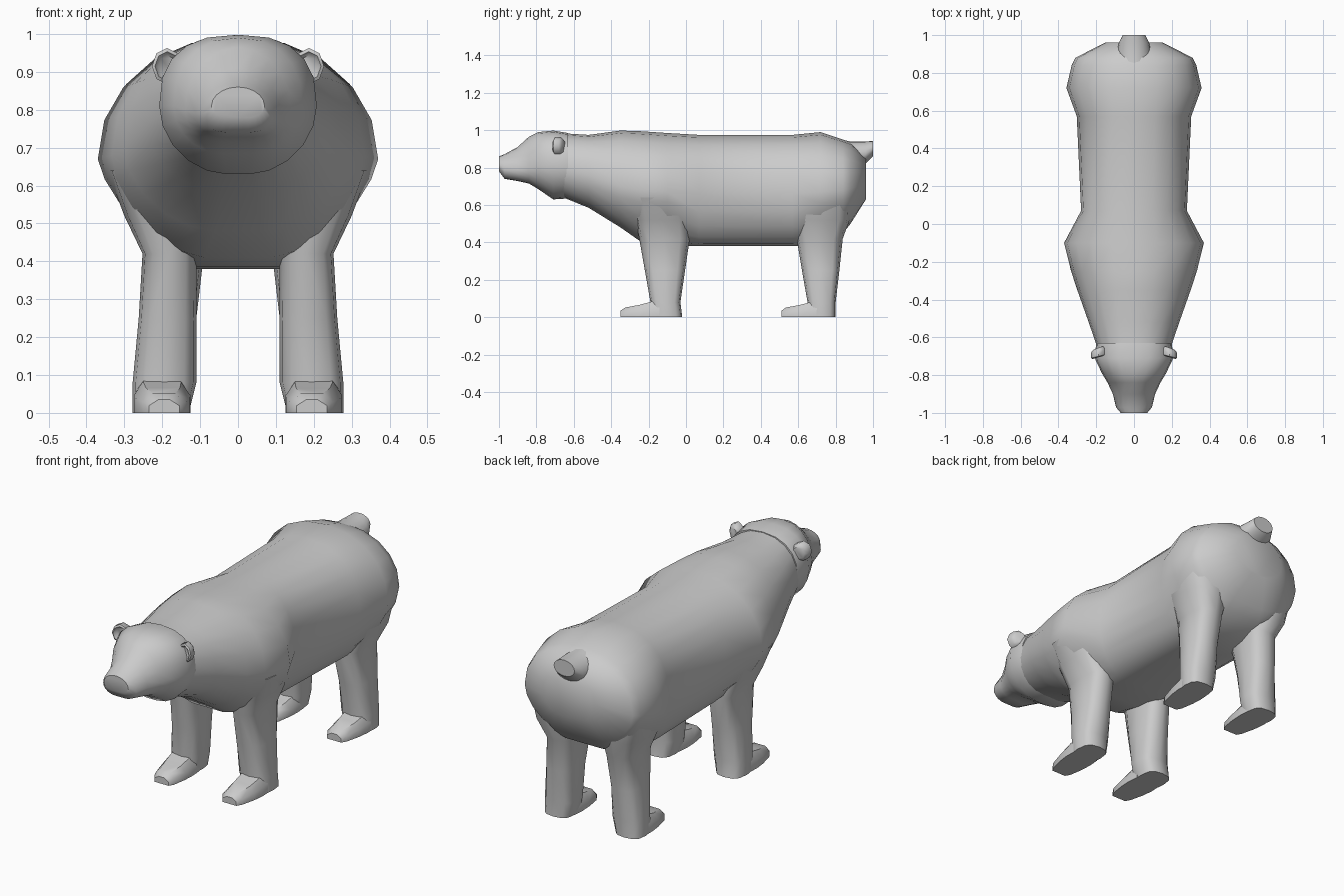
import bpy, bmesh, math


def section(top, bot, w, zw, flat=0.0, pu=2.0, pl=2.0, n=5):
    """Closed cross-section (x, z): rounded above and below the widest height."""
    half = []
    for i in range(n + 1):
        a = math.pi / 2 * (1 - i / n)
        half.append((w * max(math.cos(a), 0) ** (2 / pu), zw + (top - zw) * math.sin(a) ** (2 / pu)))
    for i in range(1, n + 1):
        a = math.pi / 2 * i / n
        half.append((flat + (w - flat) * max(math.cos(a), 0) ** (2 / pl), zw - (zw - bot) * math.sin(a) ** (2 / pl)))
    half[0] = (0, top)
    if flat:
        half.append((0, bot))
    else:
        half[-1] = (0, bot)
    return half + [(-x, z) for x, z in reversed(half[1:-1])]


def loft(name, rings, mirror=False, angle=45):
    """Skin a list of equal-length vertex loops and cap both ends."""
    bm = bmesh.new()
    loops = [[bm.verts.new(p) for p in r] for r in rings]
    n = len(loops[0])
    for a, b in zip(loops, loops[1:]):
        for i in range(n):
            j = (i + 1) % n
            bm.faces.new((a[i], a[j], b[j], b[i]))
    bm.faces.new(loops[0])
    bm.faces.new(loops[-1])
    bmesh.ops.recalc_face_normals(bm, faces=bm.faces)
    me = bpy.data.meshes.new(name)
    bm.to_mesh(me)
    bm.free()
    ob = bpy.data.objects.new(name, me)
    bpy.context.collection.objects.link(ob)
    bpy.ops.object.select_all(action='DESELECT')
    ob.select_set(True)
    bpy.context.view_layer.objects.active = ob
    bpy.ops.object.shade_smooth_by_angle(angle=math.radians(angle))
    if mirror:
        m = ob.modifiers.new("mirror", 'MIRROR')
        m.use_mirror_merge = False
    return ob


def along_y(rows, cx=0.0):
    return [[(cx + x, r[0], z) for x, z in section(*r[1:])] for r in rows]


# Torso and neck: y, top, bottom, half width, widest height, flat belly, upper and lower roundness
loft("body", along_y([
    (-0.68, 0.985, 0.650, 0.185, 0.80, 0.04, 2.2, 2.0),
    (-0.52, 0.975, 0.585, 0.240, 0.76, 0.04, 2.2, 2.0),
    (-0.35, 0.998, 0.480, 0.300, 0.70, 0.06, 2.1, 1.8),
    (-0.25, 0.995, 0.410, 0.333, 0.68, 0.09, 2.1, 1.6),
    (-0.10, 0.985, 0.385, 0.370, 0.67, 0.11, 2.1, 1.4),
    (0.07, 0.975, 0.380, 0.280, 0.66, 0.11, 2.3, 2.2),
    (0.57, 0.975, 0.380, 0.303, 0.66, 0.11, 2.3, 2.2),
    (0.72, 0.990, 0.390, 0.358, 0.67, 0.11, 2.2, 1.5),
    (0.84, 0.950, 0.450, 0.330, 0.68, 0.10, 2.2, 1.7),
    (0.88, 0.935, 0.500, 0.310, 0.69, 0.09, 2.2, 1.8),
    (0.962, 0.860, 0.630, 0.150, 0.74, 0.04, 2.0, 2.0)]))

# Head with tapering snout
loft("head", along_y([
    (-1.00, 0.860, 0.780, 0.070, 0.81, 0.03, 2.0, 2.0),
    (-0.97, 0.872, 0.740, 0.095, 0.79, 0.03, 2.0, 2.0),
    (-0.90, 0.910, 0.728, 0.112, 0.79, 0.04, 1.8, 2.2),
    (-0.84, 0.965, 0.715, 0.140, 0.80, 0.04, 2.0, 2.2),
    (-0.79, 0.990, 0.685, 0.170, 0.81, 0.04, 2.3, 2.0),
    (-0.71, 0.998, 0.630, 0.208, 0.81, 0.03, 2.5, 1.9),
    (-0.63, 0.985, 0.635, 0.200, 0.80, 0.03, 2.4, 1.9)]))

# Short stub tail
loft("tail", along_y([
    (0.80, 0.955, 0.82, 0.10, 0.86),
    (0.88, 0.940, 0.80, 0.095, 0.85),
    (0.96, 0.940, 0.82, 0.080, 0.87),
    (1.00, 0.942, 0.86, 0.060, 0.90)]))


# Rounded ears, leaning outwards and cupped at the front
def ear_ring(y, s, dx=0.0):
    return [(0.187 + dx + s * 0.040 * math.cos(math.radians(t)),
             y - 0.02 * math.cos(math.radians(t)) * 0.5,
             0.915 + s * 0.048 * math.sin(math.radians(t))) for t in range(0, 360, 45)]


loft("ear", [ear_ring(-0.690, 0.6), ear_ring(-0.705, 0.8), ear_ring(-0.700, 1.0),
             ear_ring(-0.670, 1.0), ear_ring(-0.655, 0.7)], mirror=True, angle=50)


# Legs: rings of z, inner x, outer x, front y, back y
def leg_ring(z, x0, x1, y0, y1):
    pts = []
    for i in range(12):
        a = 2 * math.pi * i / 12
        c, s = math.cos(a), math.sin(a)
        fx = math.copysign(abs(c) ** 0.7, c)
        fy = math.copysign(abs(s) ** 0.7, s)
        pts.append(((x0 + x1) / 2 + fx * (x1 - x0) / 2, (y0 + y1) / 2 + fy * (y1 - y0) / 2, z))
    return pts


legs = {
    "front": (-0.35, [(0.64, 0.10, 0.345, -0.29, 0.00), (0.52, 0.10, 0.300, -0.27, 0.02),
                      (0.42, 0.11, 0.252, -0.25, 0.02), (0.25, 0.11, 0.262, -0.22, -0.005),
                      (0.08, 0.11, 0.278, -0.19, -0.03), (0.00, 0.13, 0.278, -0.19, -0.02)]),
    "hind": (0.51, [(0.66, 0.08, 0.335, 0.59, 0.88), (0.52, 0.07, 0.300, 0.585, 0.875),
                    (0.42, 0.09, 0.252, 0.592, 0.838), (0.25, 0.11, 0.262, 0.62, 0.82),
                    (0.08, 0.11, 0.278, 0.65, 0.80), (0.00, 0.13, 0.278, 0.65, 0.80)]),
}


# Paws: wedge with bevelled top corners, from toe back into the leg
def paw_ring(y, x0, x1, h):
    b = 0.025
    return [(x0, y, 0), (x1, y, 0), (x1, y, h * 0.55), (x1 - b, y, h), (x0 + b, y, h), (x0, y, h * 0.55)]


for name, (toe, rows) in legs.items():
    loft(name + "_leg", [leg_ring(*r) for r in rows], mirror=True)
    loft(name + "_paw", [paw_ring(toe, 0.155, 0.235, 0.035), paw_ring(toe + 0.025, 0.14, 0.25, 0.052),
                         paw_ring(toe + 0.10, 0.128, 0.268, 0.066), paw_ring(toe + 0.16, 0.125, 0.275, 0.082),
                         paw_ring(toe + 0.22, 0.130, 0.272, 0.095)], mirror=True)
